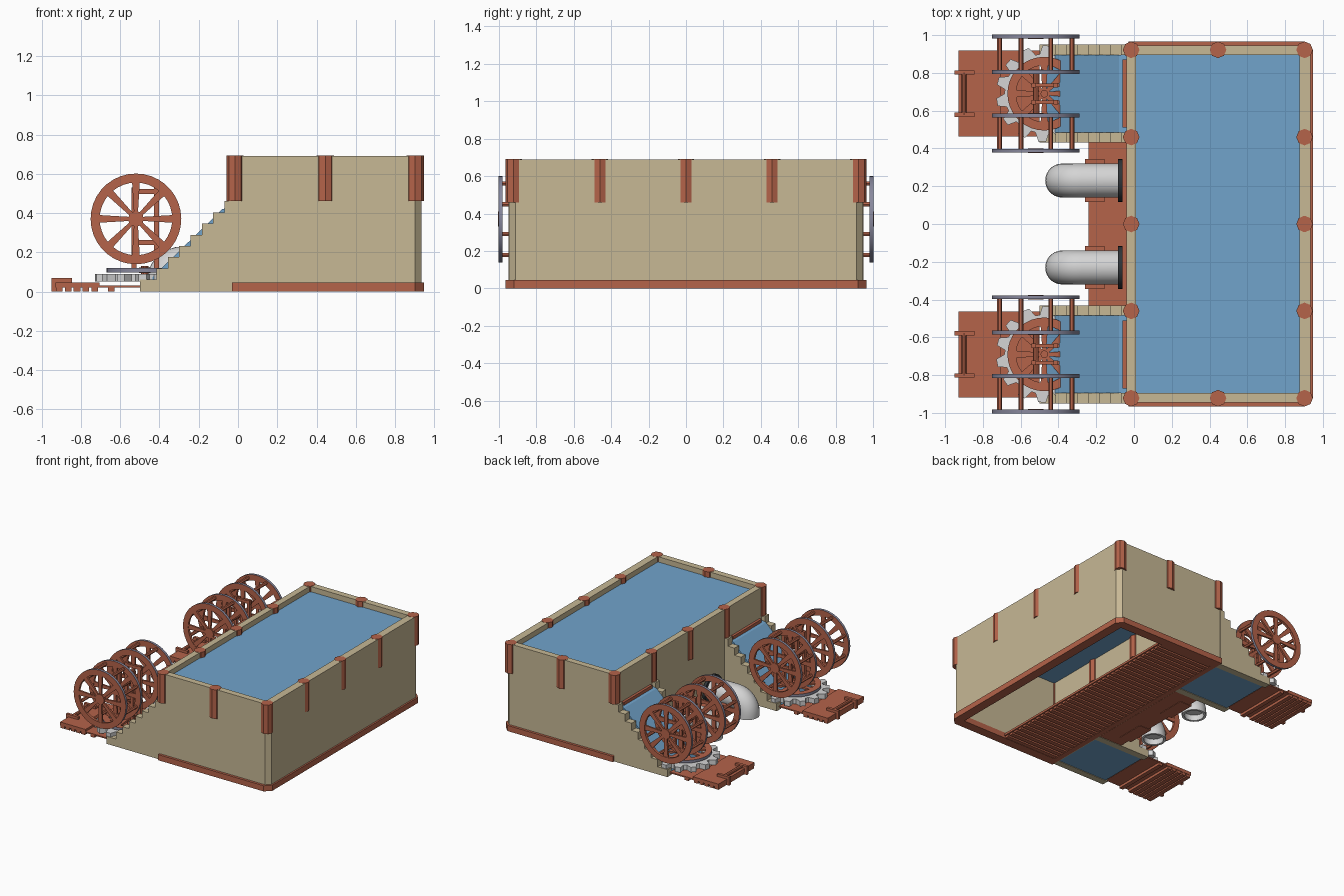
import bpy, bmesh, math
from mathutils import Matrix, Vector

if "Cube" in bpy.data.objects:
    bpy.data.objects.remove(bpy.data.objects["Cube"])


def material(name, rgb):
    m = bpy.data.materials.new(name)
    m.diffuse_color = (*rgb, 1)
    m.use_nodes = True
    m.node_tree.nodes["Principled BSDF"].inputs["Base Color"].default_value = m.diffuse_color
    return m


WOOD = material("red wood", (0.46, 0.125, 0.068))
STONE = material("tan stone", (0.57, 0.48, 0.30))
WATER = material("blue water", (0.165, 0.37, 0.60))
STEEL = material("pale steel", (0.66, 0.66, 0.66))
SLATE = material("slate metal", (0.25, 0.25, 0.34))
DARK = material("dark metal", (0.03, 0.035, 0.04))


def mesh(name, verts, faces, mats, idx=None, matrix=None, smooth=False):
    me = bpy.data.meshes.new(name)
    me.from_pydata([tuple(v) for v in verts], [], faces)
    for m in mats:
        me.materials.append(m)
    if idx:
        for p, i in zip(me.polygons, idx):
            p.material_index = i
    if matrix:
        me.transform(matrix)
    bm = bmesh.new()
    bm.from_mesh(me)
    bmesh.ops.recalc_face_normals(bm, faces=bm.faces)
    bm.to_mesh(me)
    bm.free()
    ob = bpy.data.objects.new(name, me)
    bpy.context.collection.objects.link(ob)
    if smooth:
        bpy.ops.object.select_all(action='DESELECT')
        ob.select_set(True)
        bpy.context.view_layer.objects.active = ob
        bpy.ops.object.shade_smooth_by_angle(angle=math.radians(35))
    return ob


def prism_data(pts, a, b, base=0):
    """Closed prism of a 2D outline between heights a and b."""
    n = len(pts)
    v = [(x, y, a) for x, y in pts] + [(x, y, b) for x, y in pts]
    f = [[base + i for i in range(n)], [base + n + i for i in range(n)]]
    f += [[base + i, base + (i + 1) % n, base + n + (i + 1) % n, base + n + i] for i in range(n)]
    return v, f


def box(name, x0, x1, y0, y1, z0, z1, mat):
    v, f = prism_data([(x0, y0), (x1, y0), (x1, y1), (x0, y1)], z0, z1)
    return mesh(name, v, f, [mat])


def side_prism(name, pts, y0, y1, mat):
    """Outline in x/z, extruded along y."""
    v, f = prism_data(pts, y0, y1)
    return mesh(name, [(x, y, z) for x, z, y in v], f, [mat])


def circle(r, n, off=0.0):
    return [(r * math.cos(off + math.tau * i / n), r * math.sin(off + math.tau * i / n)) for i in range(n)]


def rod(name, p0, p1, r, n, mat, smooth=False):
    p0, p1 = Vector(p0), Vector(p1)
    d = p1 - p0
    v, f = prism_data(circle(r, n), 0, d.length)
    mtx = Matrix.Translation(p0) @ d.to_track_quat('Z', 'Y').to_matrix().to_4x4()
    return mesh(name, v, f, [mat], matrix=mtx, smooth=smooth)


def ring(name, outer, inner, z0, z1, mats, idx4=None, matrix=None, extra=None, smooth=False):
    """Ring between two outlines with the same point count."""
    n = len(outer)
    v = [(x, y, z) for o, z in ((outer, z0), (outer, z1), (inner, z1), (inner, z0)) for x, y in o]
    f, idx = [], []
    for k in range(4):
        for i in range(n):
            j, m = (i + 1) % n, (k + 1) % 4
            f.append([k * n + i, k * n + j, m * n + j, m * n + i])
            idx.append(idx4[k] if idx4 else 0)
    for pts, a, b in extra or []:
        v2, f2 = prism_data(pts, a, b, len(v))
        v += v2
        f += f2
        idx += [0] * len(f2)
    return mesh(name, v, f, mats, idx, matrix, smooth)


def wheel(name, c, R, r_in, t, hub, upright):
    """Spoked wheel: wooden faces, metal tyre."""
    extra = [(circle(hub, 12), -t * 0.6, t * 0.6)]
    for k in range(8):
        a = k * math.tau / 8
        ca, sa = math.cos(a), math.sin(a)
        prof = [(hub * 0.7, -.010), (r_in + .01, -.020), (r_in + .01, .020), (hub * 0.7, .010)]
        extra.append(([(x * ca - y * sa, x * sa + y * ca) for x, y in prof], -t * 0.35, t * 0.35))
    mtx = Matrix.Translation(c)
    if upright:
        mtx = mtx @ Matrix.Rotation(math.pi / 2, 4, 'X')
    return ring(name, circle(R, 36), circle(r_in, 36), -t / 2, t / 2, [WOOD, SLATE], (1, 0, 0, 0), mtx, extra, True)


def tank_outline(x0, x1, y, c):
    return [(x0, -y), (x1 - c, -y), (x1, -y + c), (x1, y - c), (x1 - c, y), (x0, y)]


# Basin: walls, base, water, floor grate
ring("basin_walls", tank_outline(-.04, .935, .945, .033), tank_outline(.01, .875, .895, .004), .004, .69, [STONE])
ring("basin_base", tank_outline(-.03, .948, .965, .045), tank_outline(.012, .873, .89, .004), 0, .045, [WOOD])
box("basin_water", .005, .88, -.9, .9, .640, .648, WATER)
box("floor_plate", 0, .49, -.895, .895, .018, .035, WOOD)
for i in range(36):
    y = -.875 + i * .05
    box("floor_slat", .01, .48, y - .017, y + .017, .002, .02, WOOD)

# Rim posts
spots = [(x, s * .922) for x in (-.015, .445, .903) for s in (1, -1)]
spots += [(x, y) for x in (-.015, .903) for y in (-.46, 0, .46)]
for x, y in spots:
    rod("rim_post", (x, y, .46), (x, y, .692), .044, 8, WOOD)

# Rear platform between the channels
box("rear_platform", -.24, -.035, -.432, .432, .003, .045, WOOD)

# Step profile of the channel walls
steps = [(-.03, 0.0), (-.5, 0.0)]
for i in range(8):
    x = -.5 if i == 0 else -.472 + .0575 * i
    steps += [(x, .06 + .0573 * i), (-.472 + .0575 * (i + 1) if i < 7 else -.03, .06 + .0573 * i)]

for s in (1, -1):
    c = s * .69
    # Overflow channel
    for d in (-.232, .232):
        side_prism("stepped_wall", steps, c + d - .027, c + d + .027, STONE)
    side_prism("channel_water", [(-.035, .004), (-.035, .43), (-.08, .42), (-.46, .05), (-.48, .004)],
               c - .206, c + .206, WATER)
    box("sluice_bar", -.06, -.038, c - .18, c + .18, .41, .45, WOOD)

    # Water wheels in two pairs with paddle rods
    for d in (-.302, -.115, .115, .302):
        wheel("water_wheel", (-.52, c + d, .37), .231, .185, .02, .04, True)
    for d in (-.302, .115):
        for x, z in circle(.207, 8, math.pi / 8):
            rod("paddle_rod", (-.52 + x, c + d, .37 + z), (-.52 + x, c + d + .187, .37 + z), .013, 6, WOOD)
    rod("wheel_axle", (-.52, c - .12, .37), (-.52, c + .12, .37), .015, 8, WOOD)

    # Frame between the wheel pairs
    for d in (-.045, .045):
        for x in (-.53, -.415):
            box("frame_post", x - .012, x + .012, c + d - .012, c + d + .012, .10, .53, WOOD)
        for z in (.25, .51):
            box("frame_beam", -.54, -.395, c + d - .009, c + d + .009, z - .012, z + .012, WOOD)

    # Toothed gear and flat wheel
    gear = []
    for k in range(14):
        a = math.tau * k / 14
        for f, r in ((0, .21), (.10, .255), (.26, .255), (.34, .21)):
            gear.append((r * math.cos(a + f), r * math.sin(a + f)))
    inner = [(p[0] / math.hypot(*p) * .16, p[1] / math.hypot(*p) * .16) for p in gear]
    ring("toothed_gear", gear, inner, .05, .09, [STEEL], matrix=Matrix.Translation((-.475, c, 0)))
    wheel("flat_wheel", (-.475, c, .108), .195, .15, .022, .03, False)
    rod("gear_shaft", (-.475, c, .02), (-.475, c, .13), .02, 10, WOOD)

    # Landing pad with slats and handle
    box("pad", -.93, -.705, c - .228, c + .228, .02, .047, WOOD)
    box("pad_tongue", -.71, -.5, c - .228, c + .228, .02, .03, WOOD)
    for x in (-.91, -.865, -.82, -.775, -.73, -.645):
        box("pad_slat", x - .017, x + .017, c - .225, c + .225, .0, .021, WOOD)
    for d in (-.112, .112):
        box("handle_bracket", -.95, -.845, c + d - .011, c + d + .011, .045, .068, WOOD)
        box("handle_foot", -.95, -.925, c + d - .011, c + d + .011, .0, .047, WOOD)
    rod("handle_bar", (-.9, c - .112, .057), (-.9, c + .112, .057), .013, 8, WOOD)

    # Drain elbow pipe: swept rings, then back inside the mouth
    py, zc, bend, n = s * .23, .14, .1, 28
    path = [(-.06, zc, 0, .09)]
    for k in range(9):
        a = math.pi / 2 * k / 8
        path.append((-.28 - bend * math.sin(a), zc - bend + bend * math.cos(a), a, .09))
    path += [(-.38, .015, math.pi / 2, .09), (-.38, .015, math.pi / 2, .072), (-.38, .06, math.pi / 2, .072)]
    v, f = [], []
    for x, z, a, r in path:
        for u, w in circle(r, n):
            v.append((x + w * -math.sin(a), py + u, z + w * math.cos(a)))
    for k in range(len(path) - 1):
        for i in range(n):
            j = (i + 1) % n
            f.append([k * n + i, k * n + j, (k + 1) * n + j, (k + 1) * n + i])
    f.append([(len(path) - 1) * n + i for i in range(n)])
    mesh("drain_pipe", v, f, [STEEL], smooth=True)
    rod("pipe_flange", (-.085, py, zc), (-.062, py, zc), .113, 28, DARK, True)
    box("pipe_cradle", -.26, -.155, py - .113, py + .113, .0, .1, WOOD)
